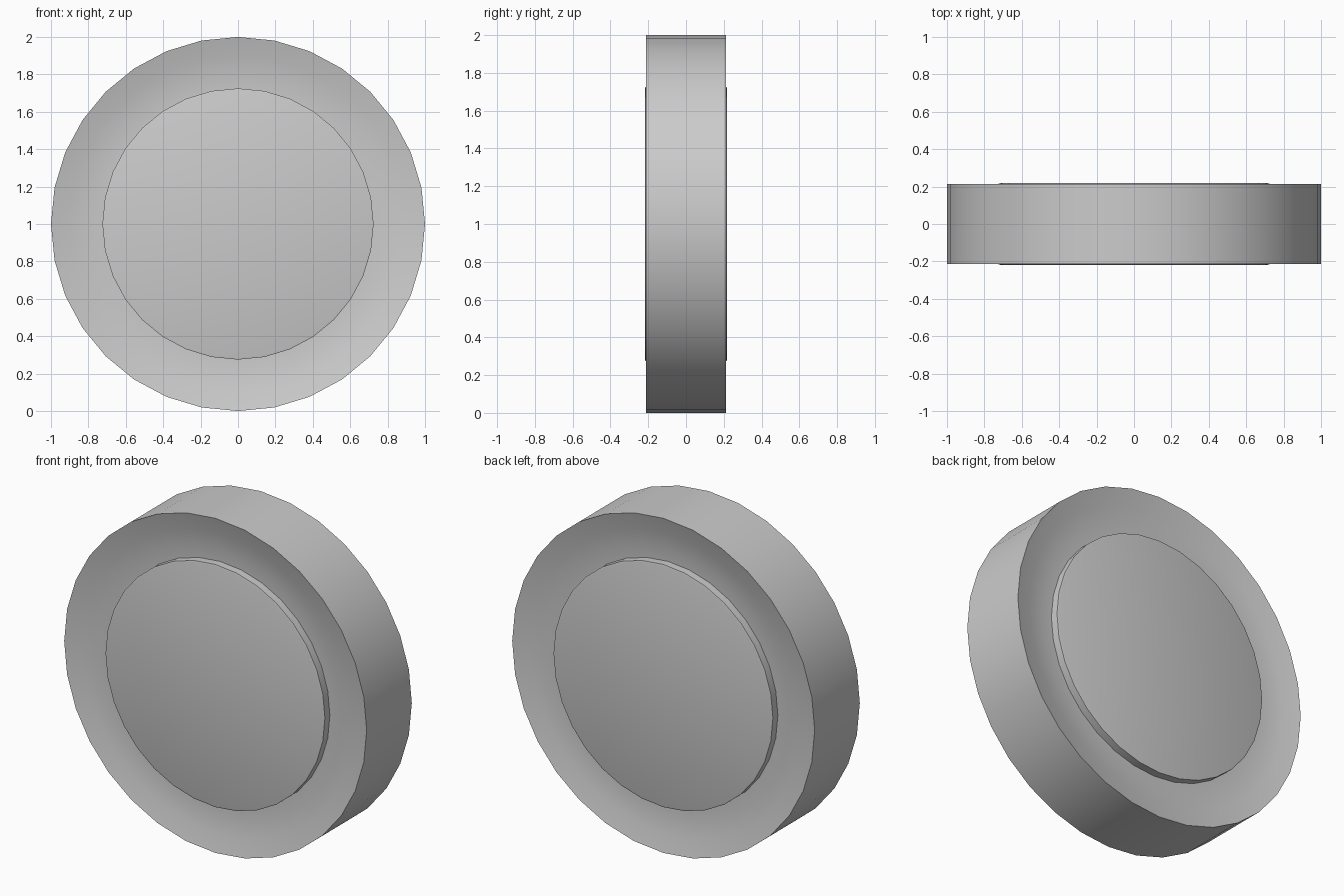
import bpy, bmesh
from math import sin, cos, pi, radians

if "Cube" in bpy.data.objects:
    bpy.data.objects.remove(bpy.data.objects["Cube"])

SIDES = 32
CENTRE_Z = 1.0


def lathe(name, profile, cap_last=False):
    """Revolve (radius, y) points around the horizontal y axis."""
    bm = bmesh.new()
    rings = [[bm.verts.new((r * sin(2 * pi * i / SIDES), y, r * cos(2 * pi * i / SIDES)))
              for i in range(SIDES)] for r, y in profile]
    for a, b in zip(rings, rings[1:]):
        for i in range(SIDES):
            j = (i + 1) % SIDES
            bm.faces.new((a[i], a[j], b[j], b[i]))
    if cap_last:
        bm.faces.new(rings[-1])
    bmesh.ops.recalc_face_normals(bm, faces=bm.faces)
    # open shells: make the faces look away from the model's centre
    if sum(f.normal.dot(f.calc_center_median()) for f in bm.faces) < 0:
        bmesh.ops.reverse_faces(bm, faces=bm.faces)
    mesh = bpy.data.meshes.new(name)
    bm.to_mesh(mesh)
    bm.free()
    obj = bpy.data.objects.new(name, mesh)
    obj.location.z = CENTRE_Z
    bpy.context.collection.objects.link(obj)
    bpy.ops.object.select_all(action='DESELECT')
    obj.select_set(True)
    bpy.context.view_layer.objects.active = obj
    bpy.ops.object.shade_smooth_by_angle(angle=radians(30))
    return obj


# outer band with a dished ring on both sides
dish = [(0.725, -0.168), (0.80, -0.170), (0.90, -0.187), (1.0, -0.213)]
lathe("outer_ring", dish + [(r, -y) for r, y in reversed(dish)])

# raised hub discs, front and back
for name, s in (("front_disc", -1), ("back_disc", 1)):
    lathe(name, [(0.725, s * 0.168), (0.725, s * 0.215), (0.715, s * 0.218)], cap_last=True)
